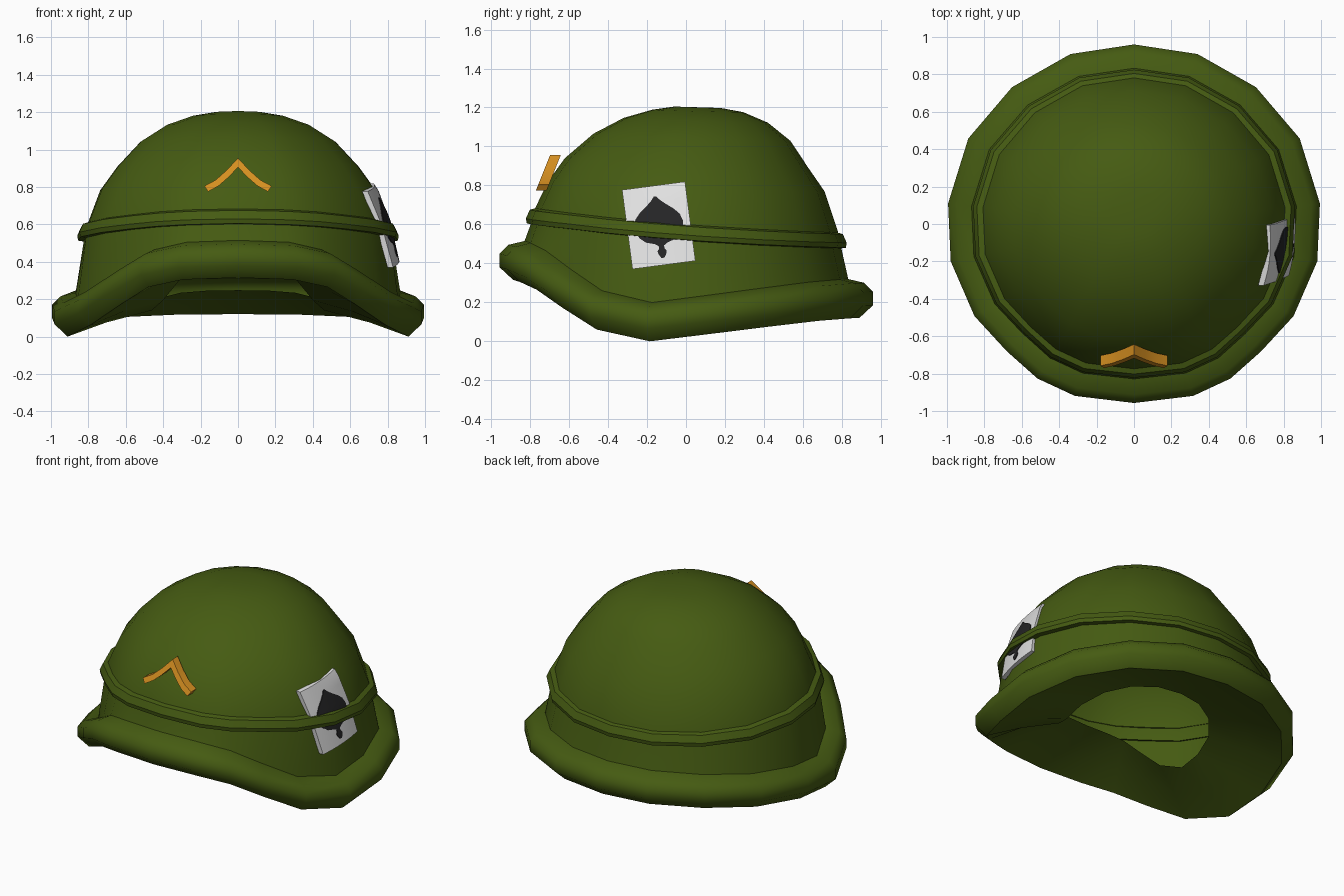
import bpy, bmesh, math

if "Cube" in bpy.data.objects:
    bpy.data.objects.remove(bpy.data.objects["Cube"])


def material(name, rgb):
    m = bpy.data.materials.new(name)
    m.diffuse_color = (*rgb, 1)
    m.use_nodes = True
    m.node_tree.nodes["Principled BSDF"].inputs["Base Color"].default_value = m.diffuse_color
    return m


GREEN = material("olive green", (0.06, 0.105, 0.006))
ORANGE = material("orange", (0.68, 0.28, 0.015))
WHITE = material("card white", (0.75, 0.75, 0.75))
BLACK = material("spade black", (0.018, 0.018, 0.019))

# Half outline from back (0 degrees) to front (180): angle, brim radius, brim bottom height
HALF = [(0, .96, .12), (20.5, .97, .118), (41.7, .98, .105), (62.7, .997, .075),
        (83.7, 1.0, .035), (101.5, 1.0, 0), (120, .985, .06), (135, .962, .17),
        (148, .974, .265), (161, .972, .305), (180, .957, .315)]
OUTLINE = HALF + [(360 - a, r, z) for a, r, z in HALF[-2:0:-1]]


def band_z(a):
    s = math.cos(math.radians(a))
    return .55 - .0625 * s + .0225 * s * s


def finish(name, verts, faces, mat, angle=40, recalc=False):
    me = bpy.data.meshes.new(name)
    me.from_pydata(verts, [], faces)
    if recalc:
        bm = bmesh.new()
        bm.from_mesh(me)
        bmesh.ops.recalc_face_normals(bm, faces=bm.faces)
        bm.to_mesh(me)
        bm.free()
    me.materials.append(mat)
    ob = bpy.data.objects.new(name, me)
    bpy.context.collection.objects.link(ob)
    bpy.ops.object.select_all(action='DESELECT')
    ob.select_set(True)
    bpy.context.view_layer.objects.active = ob
    bpy.ops.object.shade_smooth_by_angle(angle=math.radians(angle))
    return ob


def loft(name, rings, mat, cap=False, angle=40):
    """Each ring is a function (angle, radius, bottom) -> (radius, height, y shift)."""
    verts, faces, n = [], [], len(OUTLINE)
    for ring in rings:
        for a, R, zb in OUTLINE:
            r, z, dy = ring(a, R, zb)
            t = math.radians(a)
            verts.append((r * math.sin(t), r * math.cos(t) + dy, z))
    for k in range(len(rings) - 1):
        for i in range(n):
            j = (i + 1) % n
            faces.append((k*n + i, k*n + j, (k+1)*n + j, (k+1)*n + i))
    if cap:
        faces.append(tuple(reversed(range(n))))
    return finish(name, verts, faces, mat, angle)


def dome_ring(r, z, tilt, dy=0):
    return lambda a, R, zb: (r * R / .985, z + tilt * (band_z(a) - .55), dy)


def brim_ring(dr, dz):
    return lambda a, R, zb: (R + dr, zb + dz, 0)


def band_ring(dr, dz):
    return lambda a, R, zb: (R + dr, band_z(a) + dz, 0)


# Dome, from crown down to the brim
loft("dome", [dome_ring(.12, 1.2, .06, .06), dome_ring(.24, 1.18, .1, .06),
              dome_ring(.38, 1.13, .2, .05), dome_ring(.52, 1.04, .3, .03),
              dome_ring(.64, .91, .35), dome_ring(.73, .785, .4),
              dome_ring(.80, .60, .9), dome_ring(.815, .53, 1),
              brim_ring(-.125, .19)], GREEN, cap=True)

# Band around the dome
loft("helmet_band", [band_ring(-.19, .05), band_ring(-.155, .04), band_ring(-.135, -.005),
                     band_ring(-.14, -.03), band_ring(-.18, -.035)], GREEN, angle=30)

# Rolled brim with the inner lining up to the head opening
loft("brim", [brim_ring(-.13, .2), brim_ring(-.045, .18), brim_ring(0, .135),
              brim_ring(0, .065), brim_ring(-.07, 0)], GREEN, angle=60)
loft("lining", [brim_ring(-.07, 0), brim_ring(-.28, .075),
                lambda a, R, zb: (.47 * R, zb * .9 + .14, 0)], GREEN, angle=60)


def sheet(name, rows, place, depth, mat):
    """Thick curved plate from a grid of (u, v) points."""
    h, w = len(rows), len(rows[0])
    pts = [p for row in rows for p in row]
    verts = [place(u, v, 0) for u, v in pts] + [place(u, v, depth) for u, v in pts]
    n, faces = len(pts), []
    for k in range(h - 1):
        for i in range(w - 1):
            q = (k*w + i, k*w + i + 1, (k+1)*w + i + 1, (k+1)*w + i)
            faces += [q, tuple(x + n for x in reversed(q))]
    edge = ([i for i in range(w)] + [k*w + w - 1 for k in range(1, h)]
            + [(h-1)*w + i for i in range(w - 2, -1, -1)] + [k*w for k in range(h - 2, 0, -1)])
    for p, q in zip(edge, edge[1:] + edge[:1]):
        faces.append((p, p + n, q + n, q))
    return finish(name, verts, faces, mat, 35, recalc=True)


# Chevron badge on the front
def on_front(x, z, d):
    return (x, -.768 + (z - .78) * .40 + d, z)


arm = [((.18, .805), (.16, .775)), ((.12, .837), (.105, .805)),
       ((.06, .89), (.055, .848)), ((0, .955), (0, .905))]
chevron = [[(-x, z) for x, z in col] for col in arm] + [list(col) for col in arm[-2::-1]]
sheet("chevron_badge", chevron, on_front, .055, ORANGE)


# Playing card tucked under the band on the right side
def side_radius(z):
    table = [(.3, .865), (.36, .855), (.6, .80), (.79, .73), (.91, .64)]
    for (z0, r0), (z1, r1) in zip(table, table[1:]):
        if z <= z1:
            return r0 + (r1 - r0) * (z - z0) / (z1 - z0)
    return table[-1][1]


def on_side(lift):
    tilt = math.radians(7.5)

    def place(u, v, d):
        y = -.14 + u * math.cos(tilt) - v * math.sin(tilt)
        z = .595 + u * math.sin(tilt) + v * math.cos(tilt)
        return (side_radius(z) + lift - d - .55 * y * y, y, z)
    return place


card = [[(-.163 + .326 * i / 8, .205 - .41 * k / 10) for i in range(9)] for k in range(11)]
sheet("card", card, on_side(.018), .03, WHITE)

# Spade as rows of height and half width
spade = [(.15, .006), (.13, .022), (.105, .05), (.075, .088), (.045, .115), (.01, .126),
         (-.025, .122), (-.055, .105), (-.08, .075), (-.092, .035), (-.105, .014),
         (-.12, .014), (-.132, .024), (-.148, .02), (-.168, .008)]
rows = [[(w * i / 4, v) for i in range(-4, 5)] for v, w in spade]
sheet("spade_mark", rows, on_side(.023), .009, BLACK)
